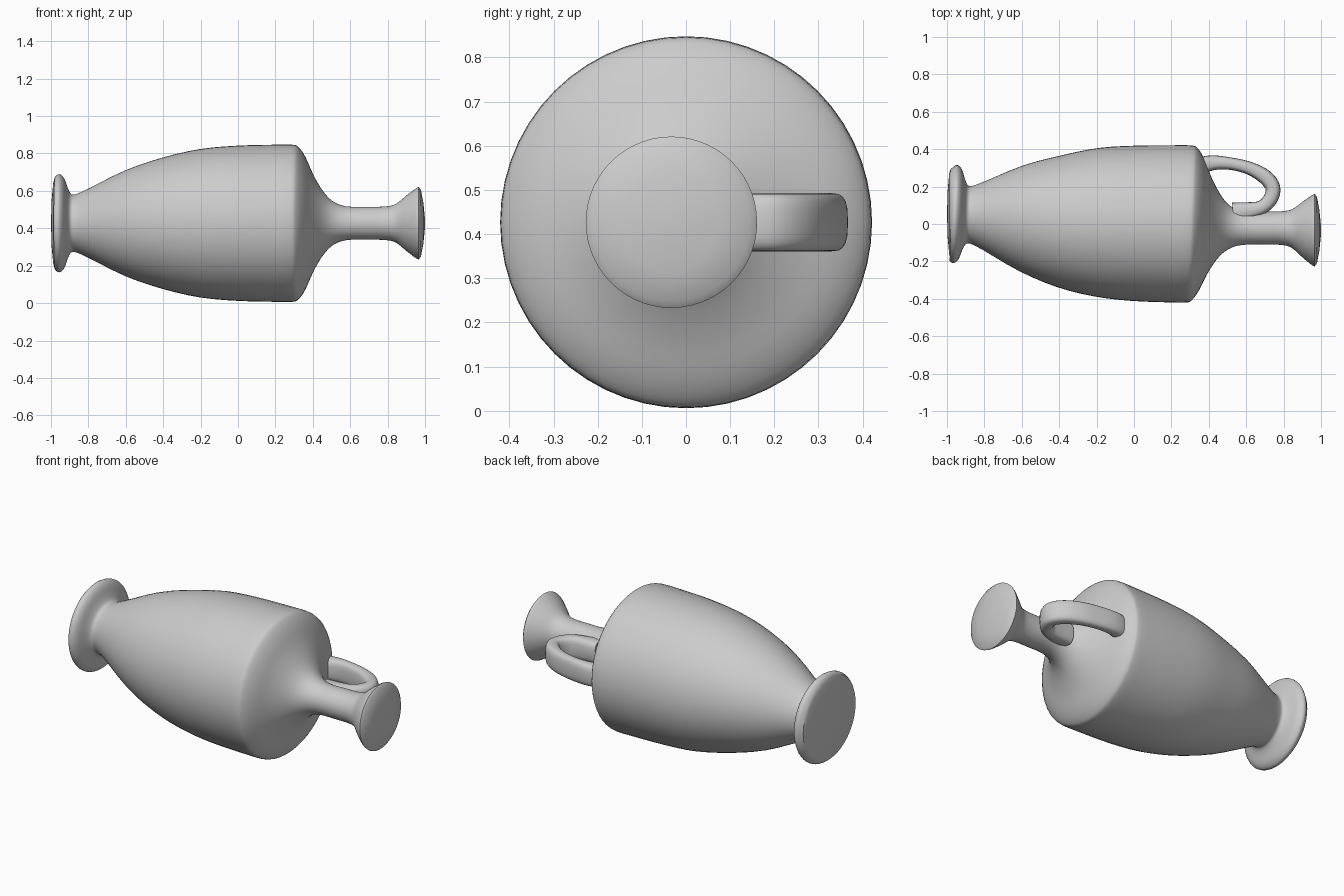
import bpy, bmesh, math
from mathutils import Vector

if "Cube" in bpy.data.objects:
    bpy.data.objects.remove(bpy.data.objects["Cube"])

ZC = 0.427          # height of the vessel axis
SEGMENTS = 56

clay = bpy.data.materials.new("grey clay")
clay.diffuse_color = (0.6, 0.6, 0.6, 1)
clay.use_nodes = True
clay.node_tree.nodes["Principled BSDF"].inputs["Base Color"].default_value = clay.diffuse_color


def smooth_points(points, steps):
    """Pass a Catmull-Rom spline through the points."""
    p = [Vector(q) for q in points]
    p = [2 * p[0] - p[1]] + p + [2 * p[-1] - p[-2]]
    out = []
    for a, b, c, d in zip(p, p[1:], p[2:], p[3:]):
        for i in range(steps):
            t = i / steps
            out.append(0.5 * (2 * b + (c - a) * t + (2 * a - 5 * b + 4 * c - d) * t * t
                              + (3 * b - a - 3 * c + d) * t ** 3))
    return out + [p[-2]]


def skin(name, rings, angle):
    """Join rings of points into a closed, smooth-shaded tube."""
    bm = bmesh.new()
    loops = [[bm.verts.new(co) for co in ring] for ring in rings]
    n = len(loops[0])
    for a, b in zip(loops, loops[1:]):
        for i in range(n):
            j = (i + 1) % n
            bm.faces.new((a[i], a[j], b[j], b[i]))
    bm.faces.new(loops[0])
    bm.faces.new(loops[-1])
    bmesh.ops.recalc_face_normals(bm, faces=bm.faces)
    mesh = bpy.data.meshes.new(name)
    bm.to_mesh(mesh)
    bm.free()
    mesh.materials.append(clay)
    obj = bpy.data.objects.new(name, mesh)
    bpy.context.collection.objects.link(obj)
    bpy.context.view_layer.objects.active = obj
    obj.select_set(True)
    bpy.ops.object.shade_smooth_by_angle(angle=math.radians(angle))
    obj.select_set(False)
    return obj


# Vessel: x, radius and sideways offset of the slightly bent axis
profile = [
    (-0.988, 0.215, 0.053), (-0.977, 0.25, 0.053), (-0.953, 0.262, 0.053),
    (-0.928, 0.238, 0.053), (-0.909, 0.185, 0.052), (-0.89, 0.155, 0.05),
    (-0.86, 0.158, 0.049), (-0.8, 0.185, 0.045), (-0.6, 0.284, 0.03),
    (-0.4, 0.352, 0.015), (-0.2, 0.397, 0.01), (0.0, 0.415, 0.004),
    (0.2, 0.42, 0.001), (0.29, 0.42, 0.0), (0.323, 0.408, 0.0),
    (0.36, 0.355, 0.0), (0.4, 0.265, -0.004), (0.45, 0.178, -0.01),
    (0.505, 0.119, -0.018), (0.58, 0.09, -0.022), (0.7, 0.088, -0.022),
    (0.79, 0.09, -0.022), (0.845, 0.104, -0.025), (0.9, 0.148, -0.03),
    (0.95, 0.186, -0.033), (0.966, 0.194, -0.033),
]
spine = smooth_points(profile, 3)
# Gently domed foot base and closed mouth
spine = [(-0.999, 0.03, 0.053), (-0.996, 0.13, 0.053)] + spine + [
    (0.978, 0.178, -0.033), (0.991, 0.11, -0.033), (0.999, 0.03, -0.033)]

rings = []
for x, r, cy in spine:
    tilt = 0.035 if -0.98 < x < 0.6 else 0.0
    ring = []
    for i in range(SEGMENTS):
        a = 2 * math.pi * i / SEGMENTS
        dy = r * math.cos(a)
        ring.append((x + tilt * dy, cy + dy, ZC + r * math.sin(a)))
    rings.append(ring)
skin("vessel", rings, 38)

# Handle: x, y and thickness along a strap from shoulder to neck
strap = [
    (0.34, 0.305, 0.10), (0.42, 0.327, 0.08), (0.52, 0.322, 0.066),
    (0.62, 0.297, 0.07), (0.70, 0.252, 0.08), (0.742, 0.195, 0.08),
    (0.73, 0.135, 0.078), (0.685, 0.09, 0.075), (0.62, 0.072, 0.09),
    (0.53, 0.06, 0.11),
]
path = smooth_points(strap, 4)
rings = []
for k, (x, y, thick) in enumerate(path):
    a, b = path[max(k - 1, 0)], path[min(k + 1, len(path) - 1)]
    side = Vector((-(b.y - a.y), b.x - a.x)).normalized()
    ring = []
    for i in range(20):
        t = 2 * math.pi * i / 20
        c, s = math.cos(t), math.sin(t)
        # rounded rectangle section
        u = math.copysign(abs(c) ** 0.65, c) * thick / 2
        w = math.copysign(abs(s) ** 0.65, s) * 0.066
        ring.append((x + side.x * u, y + side.y * u, ZC + w))
    rings.append(ring)
skin("handle", rings, 50)
